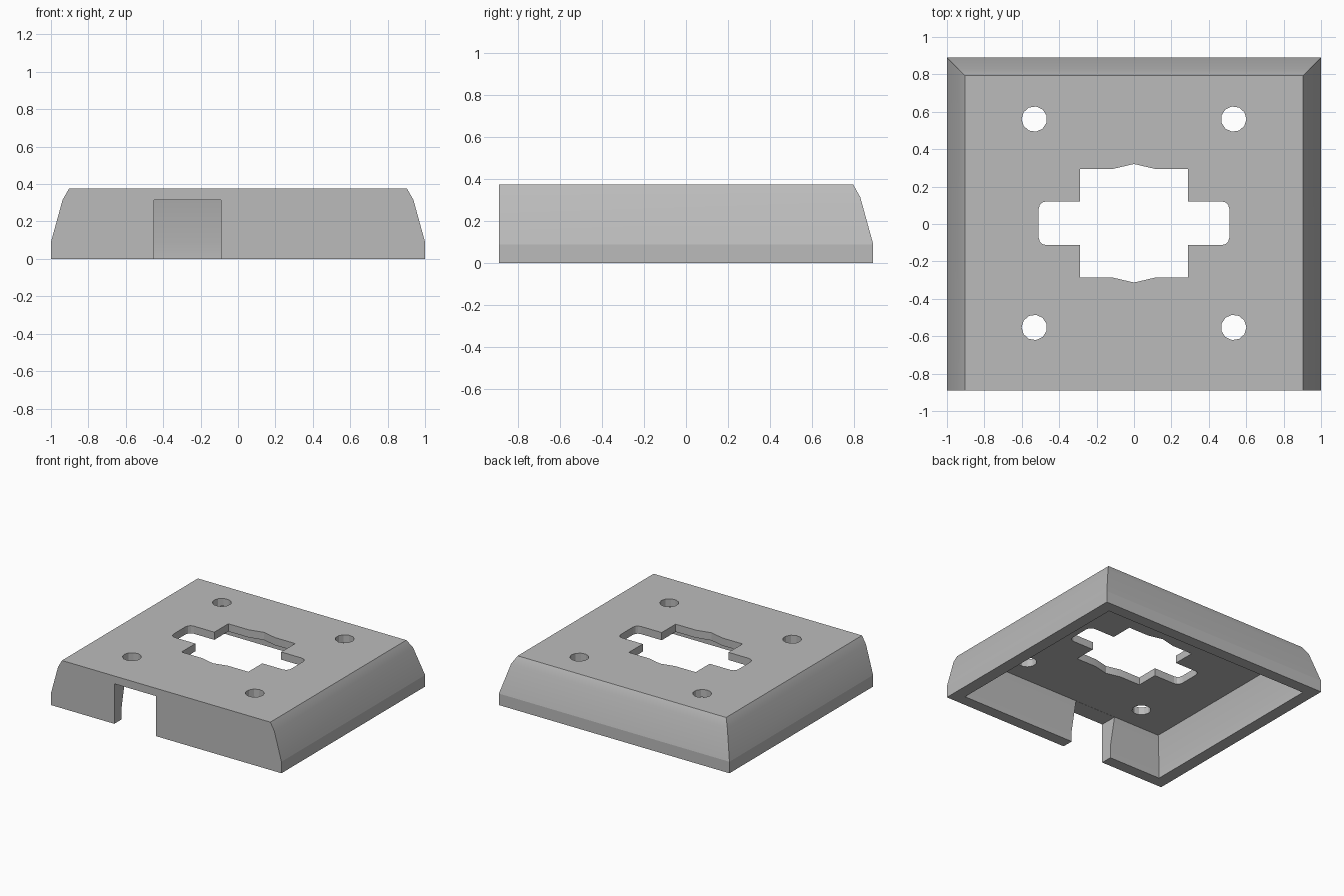
import bpy, bmesh, math

cube = bpy.data.objects.get("Cube")
if cube:
    bpy.data.objects.remove(cube, do_unlink=True)

grey = bpy.data.materials.new("plain grey")
grey.use_nodes = True
colour = (0.5, 0.5, 0.5, 1)
grey.diffuse_color = colour
grey.node_tree.nodes["Principled BSDF"].inputs["Base Color"].default_value = colour


def loft(name, rings):
    """Closed solid through a stack of rings with equal point counts."""
    bm = bmesh.new()
    loops = [[bm.verts.new(p) for p in ring] for ring in rings]
    bm.faces.new(loops[0])
    bm.faces.new(loops[-1])
    for low, high in zip(loops, loops[1:]):
        for i in range(len(low)):
            j = (i + 1) % len(low)
            bm.faces.new((low[i], low[j], high[j], high[i]))
    bmesh.ops.recalc_face_normals(bm, faces=bm.faces)
    mesh = bpy.data.meshes.new(name)
    bm.to_mesh(mesh)
    bm.free()
    mesh.materials.append(grey)
    ob = bpy.data.objects.new(name, mesh)
    bpy.context.collection.objects.link(ob)
    return ob


def rectangle(x0, x1, y0, y1, z):
    return [(x0, y0, z), (x1, y0, z), (x1, y1, z), (x0, y1, z)]


def prism(name, outline, z0, z1):
    return loft(name, [[(x, y, z) for x, y in outline] for z in (z0, z1)])


# Outer body: sides and back lean inward, front stays upright
profile = [(0, 0), (0, 0.09), (0.062, 0.315), (0.096, 0.375)]
cover = loft("cover_plate", [rectangle(inset - 1, 1 - inset, -0.89, 0.89 - inset, z)
                             for inset, z in profile])

# Hollow underside, tapering on all four sides
hollow = [(0, -0.1), (0, 0.09), (0.047, 0.315)]
cutters = [loft("hollow_cutter", [rectangle(i - 0.905, 0.905 - i, i - 0.8, 0.8 - i, z)
                                  for i, z in hollow])]

# Cable notch in the front wall
notch = rectangle(-0.45, -0.09, -1, -0.7, 0)
cutters.append(prism("notch_cutter", [p[:2] for p in notch], -0.1, 0.314))

# Central opening: one quarter outline, mirrored to all four
SHIFT = 0.004
quarter = [(0.51, 0.075), (0.504, 0.097), (0.49, 0.111), (0.468, 0.117),
           (0.29, 0.117), (0.29, 0.29), (0.115, 0.29)]
half = [(x, -y) for x, y in reversed(quarter)] + quarter
outline = half + [(0, 0.317)] + [(-x, -y) for x, y in half] + [(0, -0.317)]
cutters.append(prism("opening_cutter", [(x, y + SHIFT) for x, y in outline], 0.2, 0.5))

# Four screw holes
for sx in (-1, 1):
    for sy in (-1, 1):
        ring = []
        for k in range(11):
            a = math.tau * k / 11
            ring.append((sx * (0.533 + 0.068 * math.cos(a)),
                         sy * 0.557 + SHIFT + 0.068 * math.sin(a)))
        cutters.append(prism("screw_hole_cutter", ring, 0.2, 0.5))

bpy.ops.object.select_all(action="DESELECT")
bpy.context.view_layer.objects.active = cover
cover.select_set(True)
for cutter in cutters:
    cutter.hide_render = True
    cut = cover.modifiers.new(cutter.name, "BOOLEAN")
    cut.operation = "DIFFERENCE"
    cut.solver = "EXACT"
    cut.object = cutter
    bpy.ops.object.modifier_apply(modifier=cut.name)
    bpy.data.objects.remove(cutter, do_unlink=True)

bpy.ops.object.shade_smooth_by_angle(angle=math.radians(14.5))
